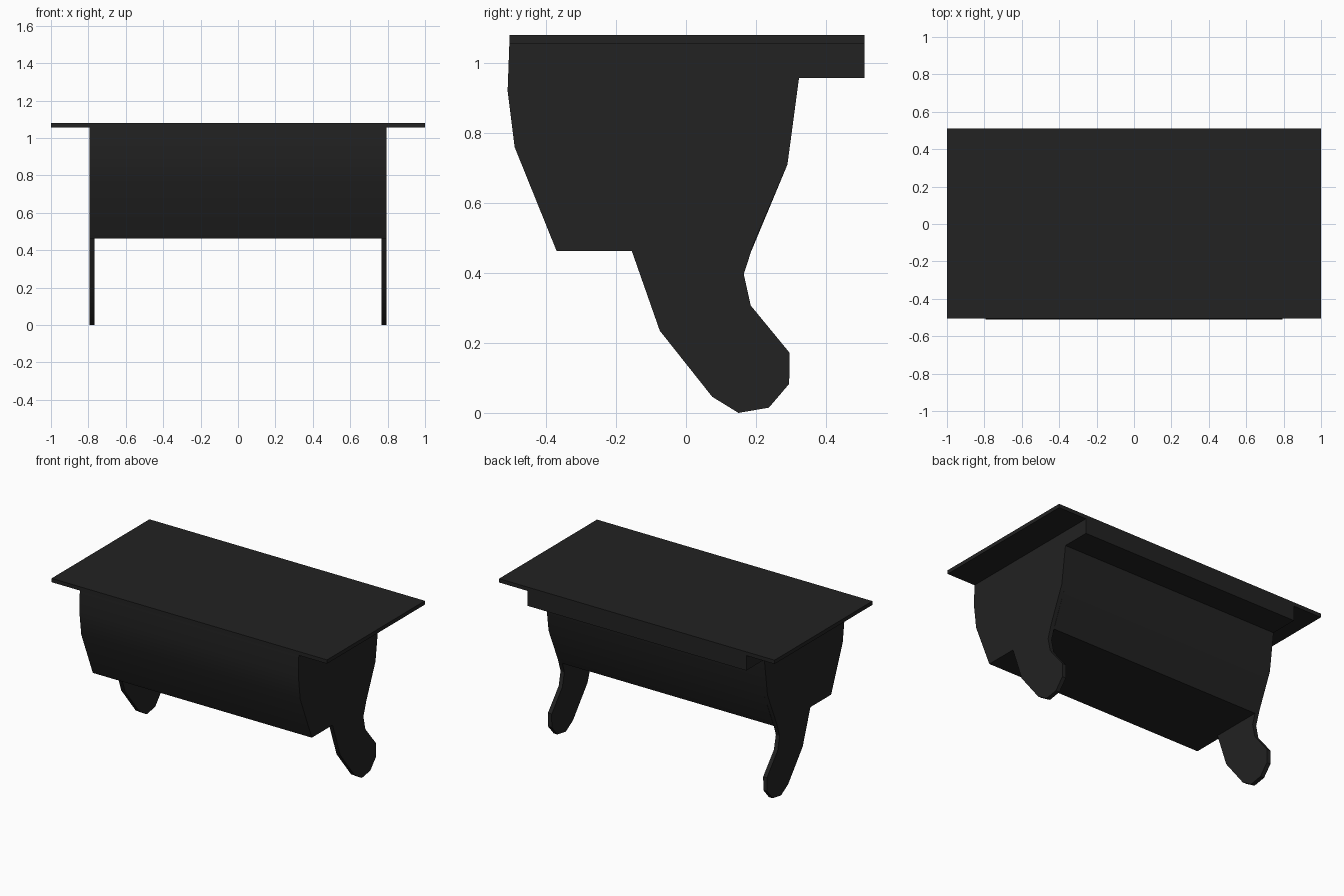
import bpy
import bmesh
import math

cube = bpy.data.objects.get("Cube")
if cube:
    bpy.data.objects.remove(cube, do_unlink=True)

charcoal = bpy.data.materials.new("charcoal")
charcoal.use_nodes = True
charcoal.diffuse_color = (0.016, 0.016, 0.016, 1)
bsdf = next(n for n in charcoal.node_tree.nodes if n.type == "BSDF_PRINCIPLED")
bsdf.inputs["Base Color"].default_value = charcoal.diffuse_color


def extrude_profile(name, profile, x0, x1):
    """Solid with a (y, z) outline swept from x0 to x1."""
    bm = bmesh.new()
    face = bm.faces.new([bm.verts.new((x0, y, z)) for y, z in profile])
    swept = bmesh.ops.extrude_face_region(bm, geom=[face], use_keep_orig=True)
    moved = [v for v in swept["geom"] if isinstance(v, bmesh.types.BMVert)]
    bmesh.ops.translate(bm, verts=moved, vec=(x1 - x0, 0, 0))
    bmesh.ops.recalc_face_normals(bm, faces=bm.faces)
    mesh = bpy.data.meshes.new(name)
    bm.to_mesh(mesh)
    bm.free()
    mesh.materials.append(charcoal)
    obj = bpy.data.objects.new(name, mesh)
    bpy.context.collection.objects.link(obj)
    bpy.ops.object.select_all(action="DESELECT")
    obj.select_set(True)
    bpy.context.view_layer.objects.active = obj
    bpy.ops.object.shade_smooth_by_angle(angle=math.radians(30))
    return obj


TOP, UNDER, BOTTOM = 1.08, 1.055, 0.463
INNER, OUTER = 0.768, 0.795

# Shared outlines: bowed front, curved foot, and back with an overhanging rail
front = [(-0.505, UNDER), (-0.51, 0.92), (-0.49, 0.76), (-0.37, BOTTOM)]
foot = [(-0.155, BOTTOM), (-0.075, 0.235), (0.075, 0.046), (0.15, 0),
        (0.237, 0.015), (0.295, 0.083), (0.296, 0.172), (0.185, 0.307),
        (0.165, 0.397), (0.195, 0.488)]
back = [(0.29, 0.71), (0.323, 0.957), (0.51, 0.957), (0.51, UNDER)]

# Cabinet body between the side panels
extrude_profile("desk_body", front + [(0.187, BOTTOM)] + back, -INNER, INNER)

# Side panels with curved legs
for side, name in ((1, "left_side_panel"), (-1, "right_side_panel")):
    extrude_profile(name, front + foot + back, side * INNER, side * OUTER)

# Flat table top
extrude_profile("table_top", [(-0.505, UNDER), (0.51, UNDER), (0.51, TOP), (-0.505, TOP)], -1, 1)
